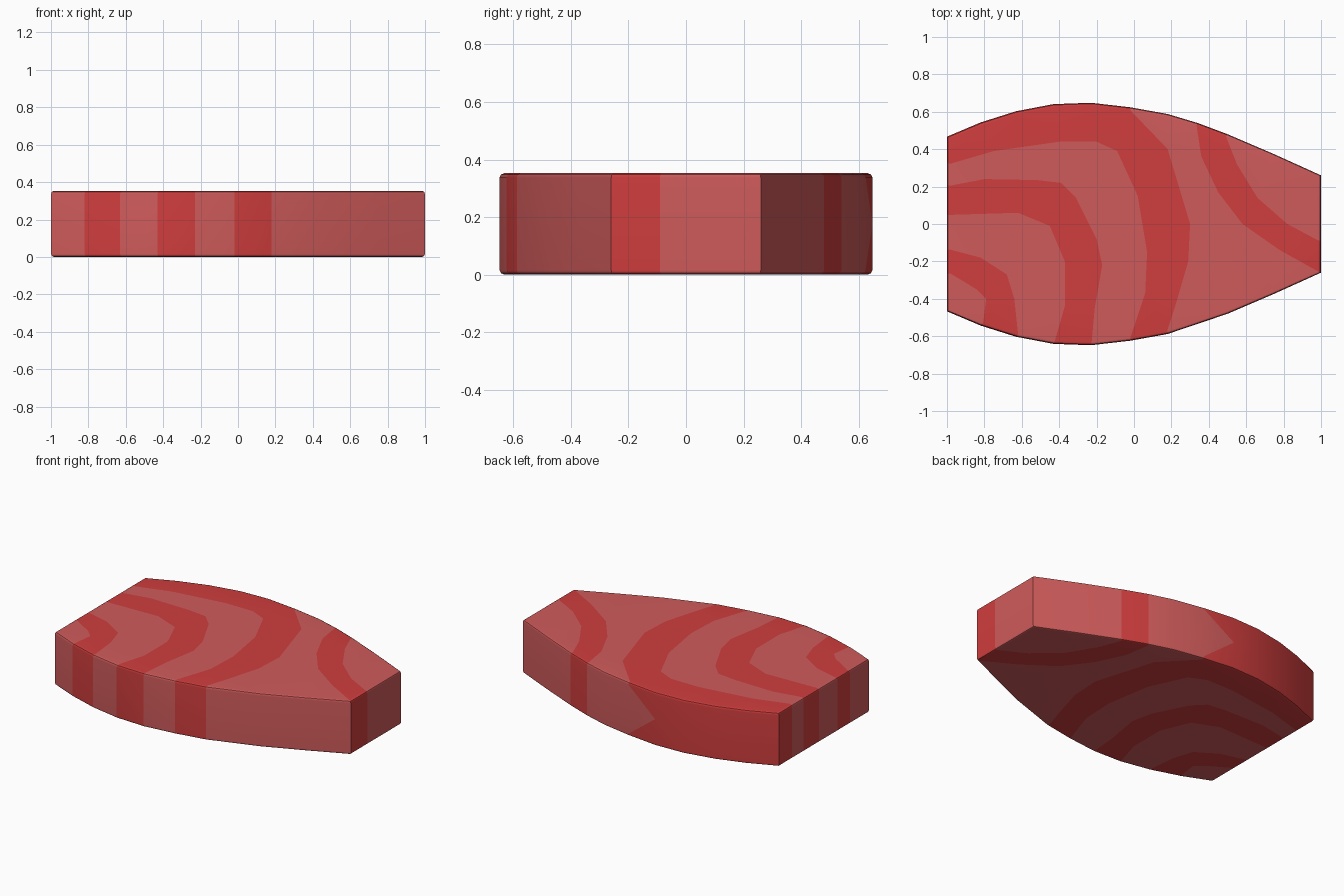
import bpy, bmesh, math

if "Cube" in bpy.data.objects:
    bpy.data.objects.remove(bpy.data.objects["Cube"])

H = 0.353

# One side of the fillet outline, left to right (x, half width)
side = [(-1, .467), (-.82, .543), (-.63, .603), (-.43, .641), (-.23, .648), (-.02, .624),
        (.18, .588), (.5, .48), (.75, .373), (1, .26)]
outline = [(x, -y) for x, y in side] + [(1, -.09)]
back = [p for p in reversed(side)]
back.insert(3, (.34, .54))
outline += back + [(-1, .33), (-1, .21), (-1, .05), (-1, -.14), (-1, -.27)]
N = len(outline)

# Grain lines: outline start index, outline end index, points in between
lines = [
    (0, N, []),
    (1, 26, [(-.79, -.40), (-.84, -.35)]),
    (2, 25, [(-.64, -.40), (-.68, -.27), (-.82, -.18)]),
    (3, 24, [(-.37, -.44), (-.37, -.20), (-.45, -.01), (-.62, .06)]),
    (4, 23, [(-.21, -.45), (-.17, -.22), (-.20, -.08), (-.31, .14), (-.39, .22), (-.52, .235), (-.80, .24)]),
    (5, 22, [(.06, -.37), (.07, -.15), (.02, .15), (-.09, .39), (-.20, .44), (-.40, .44), (-.75, .39)]),
    (6, 16, [(.22, -.44), (.29, -.20), (.30, 0), (.27, .10), (.18, .40)]),
    (9, 14, [(.78, -.14), (.58, 0), (.45, .17), (.36, .36)]),
    (10, 13, [(.82, 0), (.66, .14), (.55, .32)]),
]


def material(name, color):
    m = bpy.data.materials.new(name)
    m.diffuse_color = (*color, 1)
    m.use_nodes = True
    m.node_tree.nodes["Principled BSDF"].inputs["Base Color"].default_value = m.diffuse_color
    return m


bm = bmesh.new()

# Stacked outline rings with a small rounded rim at bottom and top
levels = [(0, .016), (.005, .005), (.016, 0), (H / 2, 0), (H - .016, 0), (H - .005, .005), (H, .016)]
rings = [[bm.verts.new((x * (1 - d), y * (1 - 1.6 * d), z)) for x, y in outline] for z, d in levels]


def face(verts, mat):
    f = bm.faces.new(verts)
    f.material_index = mat


# Walls take the colour of the grain band they touch
for k in range(N):
    mat = sum(s <= k < e for s, e, _ in lines[1:]) % 2
    n = (k + 1) % N
    for r in range(len(rings) - 1):
        a, b, c, d = rings[r][k], rings[r][n], rings[r + 1][n], rings[r + 1][k]
        if k == 16 and r == 2:      # light wedge pointing into the dark back band
            face([a, b, c], mat)
            face([a, c, d], 0)
        elif k == 16 and r == 3:
            face([a, b, d], 0)
            face([b, c, d], mat)
        else:
            face([a, b, c, d], mat)

# Top and bottom grain bands
for ring, z in ((rings[0], 0), (rings[-1], H)):
    inner = [[bm.verts.new((x, y, z)) for x, y in pts] for _, _, pts in lines]
    for i, (s, e, _) in enumerate(lines):
        if i + 1 < len(lines):
            s2, e2, _ = lines[i + 1]
            idx = [ring[j] for j in range(s, s2 + 1)] + inner[i + 1]
            idx += [ring[j % N] for j in range(e2, e + 1)]
        else:
            idx = [ring[j] for j in range(s, e + 1)]
        idx += inner[i][::-1]
        if idx[0] is idx[-1]:
            idx.pop()
        face(idx if z else idx[::-1], i % 2)

bmesh.ops.triangulate(bm, faces=[f for f in bm.faces if len(f.verts) > 4])
bmesh.ops.recalc_face_normals(bm, faces=bm.faces)

mesh = bpy.data.meshes.new("fillet")
bm.to_mesh(mesh)
bm.free()
mesh.materials.append(material("light flesh", (.63, .105, .105)))
mesh.materials.append(material("dark flesh", (.63, .047, .047)))
fillet = bpy.data.objects.new("fillet", mesh)
bpy.context.collection.objects.link(fillet)
bpy.context.view_layer.objects.active = fillet
fillet.select_set(True)
bpy.ops.object.shade_smooth_by_angle(angle=math.radians(40))
wn = fillet.modifiers.new("weighted normals", 'WEIGHTED_NORMAL')
wn.keep_sharp = True
